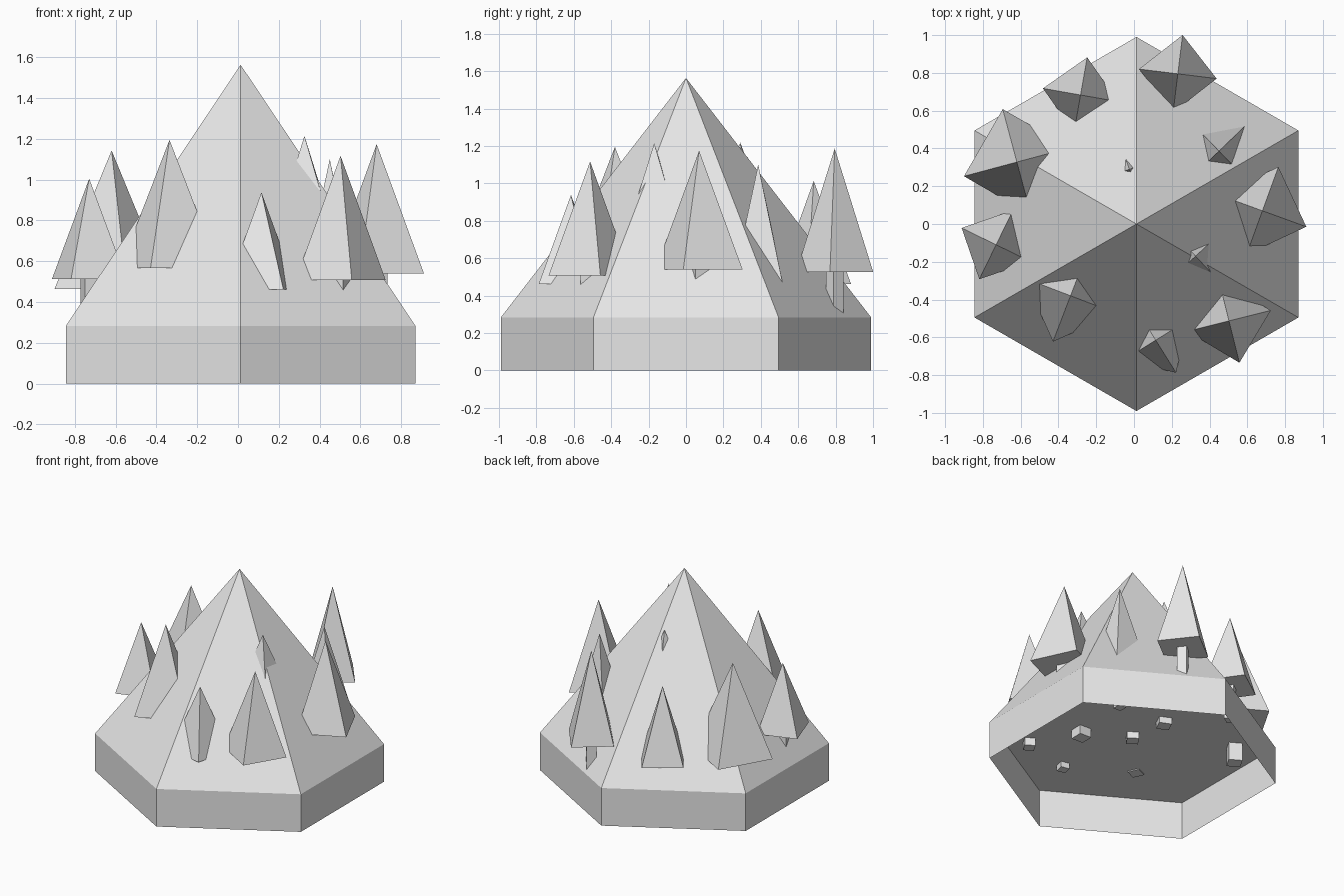
import bpy, math

if "Cube" in bpy.data.objects:
    bpy.data.objects.remove(bpy.data.objects["Cube"], do_unlink=True)

stone = bpy.data.materials.new("light_grey")
stone.use_nodes = True
stone.diffuse_color = (0.8, 0.8, 0.8, 1)
stone.node_tree.nodes["Principled BSDF"].inputs["Base Color"].default_value = (0.8, 0.8, 0.8, 1)


def finish(name, angle):
    ob = bpy.context.object
    ob.name = name
    ob.rotation_euler.z = math.radians(angle)
    ob.data.materials.append(stone)
    return ob


def pyramid(name, sides, radius, x, y, base, top, angle):
    bpy.ops.mesh.primitive_cone_add(vertices=sides, radius1=radius, radius2=0, depth=top - base,
                                    location=(x, y, (base + top) / 2))
    return finish(name, angle)


def prism(name, sides, radius, x, y, base, top, angle, caps="NGON"):
    bpy.ops.mesh.primitive_cylinder_add(vertices=sides, radius=radius, depth=top - base,
                                        end_fill_type=caps, location=(x, y, (base + top) / 2))
    return finish(name, angle)


# Mountain: closed hexagonal peak over an open hexagonal skirt
CENTRE_X, RIM = 0.013, 0.283
pyramid("mountain_peak", 6, 0.99, CENTRE_X, 0, RIM, 1.563, 0)
prism("mountain_skirt", 6, 0.99, CENTRE_X, 0, 0, RIM, 0, "NOTHING")

# Trees: x, y, base height, tip height, radius, direction of one corner.
# The four-sided crowns and trunks sink into the slope.
trees = [
    (0.68, 0.07, 0.54, 1.174, 0.247, 70),
    (0.503, -0.513, 0.508, 1.117, 0.228, 14),
    (0.115, -0.615, 0.462, 0.938, 0.203, -58),
    (-0.336, -0.38, 0.567, 1.195, 0.26, -111),
    (-0.73, -0.11, 0.513, 1.005, 0.203, 154),
    (-0.62, 0.328, 0.464, 1.143, 0.29, 105),
    (-0.283, 0.683, 0.463, 1.013, 0.202, 80),
    (0.232, 0.795, 0.527, 1.186, 0.207, -7),
    (0.45, 0.386, 0.46, 1.1, 0.19, 44),
    (0.326, -0.17, 0.533, 1.215, 0.29, 43),
    (-0.024, 0.29, 0.547, 1.218, 0.27, 20),
    (CENTRE_X, 0, 0.54, 1.2, 0.25, 10),
]
for i, (x, y, base, tip, radius, angle) in enumerate(trees, 1):
    pyramid(f"tree_crown_{i}", 4, radius, x, y, base, tip, angle)
    prism(f"tree_trunk_{i}", 4, radius * 0.23, x, y, base - 0.465 * (tip - base), base + 0.02, angle)
